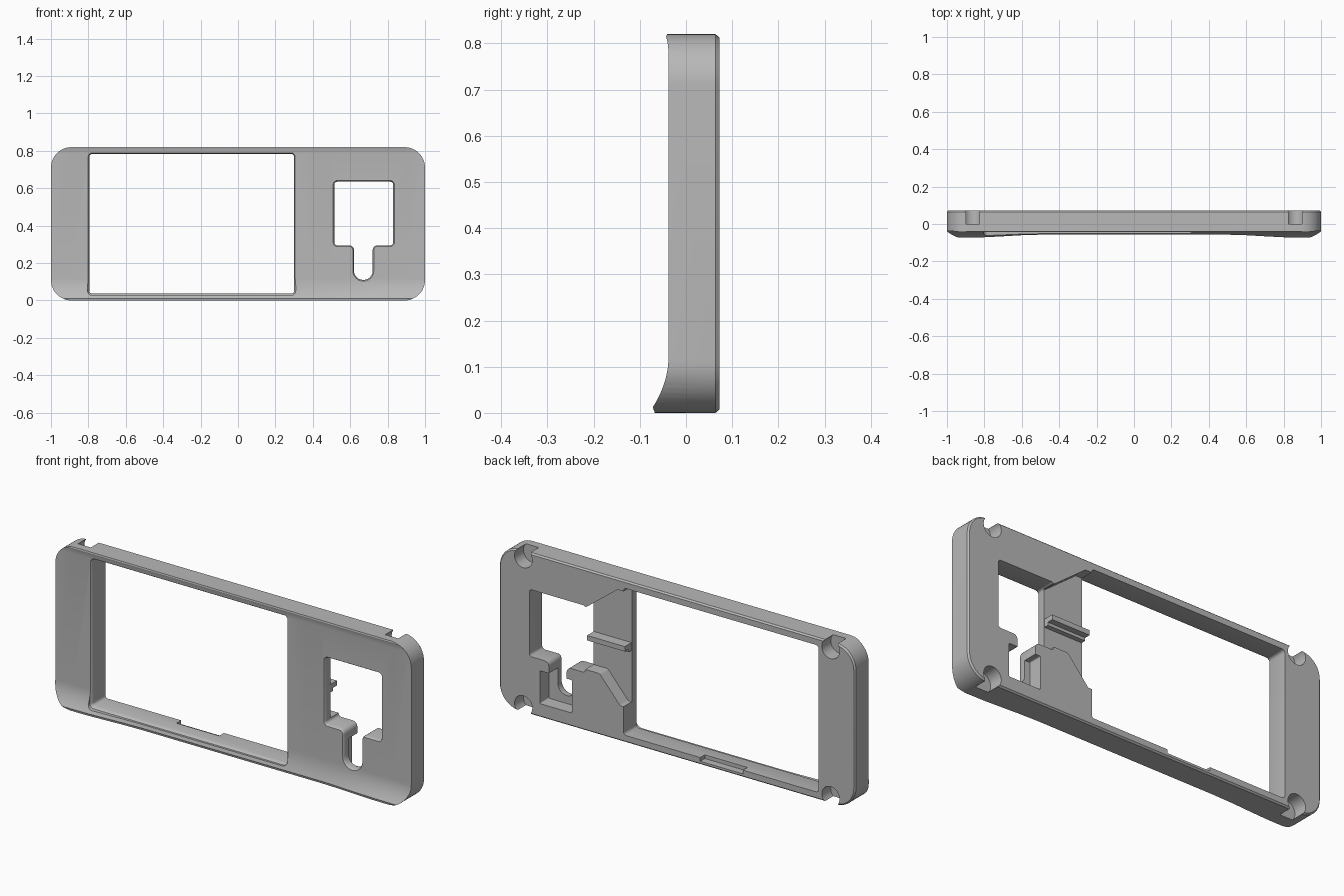
import bpy, bmesh, math
from mathutils import Vector

cube = bpy.data.objects.get("Cube")
if cube:
    bpy.data.objects.remove(cube, do_unlink=True)

grey = bpy.data.materials.new("plain grey")
grey.use_nodes = True
grey.diffuse_color = (0.48, 0.48, 0.48, 1)
grey.node_tree.nodes["Principled BSDF"].inputs["Base Color"].default_value = (0.48, 0.48, 0.48, 1)


def rounded(corners, steps=6):
    """Outline in x, z from (x, z, radius) corners."""
    pts, n = [], len(corners)
    for i, (x, z, r) in enumerate(corners):
        p = Vector((x, z))
        if r == 0:
            pts.append(p)
            continue
        a = (Vector(corners[i - 1][:2]) - p).normalized()
        b = (Vector(corners[(i + 1) % n][:2]) - p).normalized()
        half = a.angle(b) / 2
        centre = p + (a + b).normalized() * r / math.sin(half)
        start = (p + a * r / math.tan(half) - centre).normalized()
        end = (p + b * r / math.tan(half) - centre).normalized()
        sweep = start.angle(end)
        for k in range(steps + 1):
            t = sweep * k / steps
            pts.append(centre + (start * math.sin(sweep - t) + end * math.sin(t)) * r / math.sin(sweep))
    return pts


def rect(x0, x1, z0, z1, r=0, steps=6):
    return rounded([(x0, z0, r), (x1, z0, r), (x1, z1, r), (x0, z1, r)], steps)


def grow(pts, d):
    """Offset a counter-clockwise outline outwards."""
    out = []
    for i, p in enumerate(pts):
        t = (pts[(i + 1) % len(pts)] - pts[i - 1]).normalized()
        out.append(p + Vector((t.y, -t.x)) * d)
    return out


def loft(name, rings):
    """Closed solid through equal-length rings of 3D points."""
    bm = bmesh.new()
    loops = [[bm.verts.new(p) for p in ring] for ring in rings]
    n = len(loops[0])
    for a, b in zip(loops, loops[1:]):
        for i in range(n):
            bm.faces.new((a[i], a[(i + 1) % n], b[(i + 1) % n], b[i]))
    bm.faces.new(loops[0])
    bm.faces.new(loops[-1])
    bmesh.ops.recalc_face_normals(bm, faces=bm.faces)
    mesh = bpy.data.meshes.new(name)
    bm.to_mesh(mesh)
    bm.free()
    mesh.materials.append(grey)
    obj = bpy.data.objects.new(name, mesh)
    bpy.context.collection.objects.link(obj)
    return obj


def prism(name, outline, levels):
    """Extrude an outline through (y, growth) levels."""
    return loft(name, [[(p.x, y, p.y) for p in (grow(outline, d) if d else outline)]
                       for y, d in levels])


def combine(obj, tool, operation):
    tool.hide_render = True
    mod = obj.modifiers.new("combine", "BOOLEAN")
    mod.operation, mod.object, mod.solver = operation, tool, "EXACT"
    bpy.context.view_layer.objects.active = obj
    bpy.ops.object.modifier_apply(modifier=mod.name)
    bpy.data.objects.remove(tool, do_unlink=True)


# Body outline with a chamfered back edge
frame = prism("frame", rect(-1, 1, 0, 0.82, 0.11, 12),
              [(-0.12, 0), (0.064, 0), (0.072, -0.007)])


# Front surface: flat, with a flared lower lip that is deepest near the corners
def front_section(x):
    s = min(max((abs(x) - 0.5) / 0.36, 0), 1)
    lip = 0.019 + 0.015 * s * s * (3 - 2 * s)
    section = [(x, 0.2, -0.05), (x, -0.034 - lip, -0.05), (x, -0.034 - lip, 0.002)]
    for k in range(11):
        t = 1 - k / 10
        section.append((x, -0.038 - lip * t * t, 0.12 - 0.108 * t))
    return section + [(x, -0.038, 0.785), (x, -0.04, 0.803), (x, -0.043, 0.814),
                      (x, -0.041, 0.821), (x, -0.041, 0.9), (x, 0.2, 0.9)]


combine(frame, loft("front_shape", [front_section(-1.1 + 0.1 * i) for i in range(23)]),
        "INTERSECT")

# Through openings with a softened front edge
soft = [(-0.2, 0.009), (-0.041, 0.009), (-0.037, 0.005), (-0.032, 0.002), (-0.026, 0), (0.2, 0)]
window = rect(-0.795, 0.3, 0.037, 0.783, 0.015)
keyhole = rounded([(0.515, 0.295, 0.015), (0.62, 0.295, 0.025), (0.62, 0.11, 0.049),
                   (0.72, 0.11, 0.049), (0.72, 0.295, 0.025), (0.83, 0.295, 0.015),
                   (0.83, 0.635, 0.015), (0.515, 0.635, 0.015)])
for outline in (window, keyhole):
    combine(frame, prism("opening_cutter", outline, soft), "DIFFERENCE")

# Recesses in the back
side_pocket = rounded([(0.25, 0.18, 0), (0.32, 0.18, 0.01), (0.435, 0.312, 0.02),
                       (0.57, 0.312, 0), (0.57, 0.63, 0), (0.51, 0.63, 0),
                       (0.335, 0.765, 0.01), (0.25, 0.765, 0)])
slot_pocket = rect(0.59, 0.77, 0.07, 0.237, 0.006)
edge_notch = rect(-0.37, -0.13, 0.018, 0.06)
for outline, floor in ((side_pocket, 0.006), (slot_pocket, 0.0), (edge_notch, 0.035)):
    combine(frame, prism("recess_cutter", outline, [(floor, 0), (0.2, 0)]), "DIFFERENCE")

# Round corner seats that break through the top and bottom edges
for x in (-0.863, 0.863):
    for z in (0.035, 0.785):
        seat = rect(x - 0.05, x + 0.05, z - 0.05, z + 0.05, 0.0499, 8)
        combine(frame, prism("seat_cutter", seat, [(0.0, 0), (0.2, 0)]), "DIFFERENCE")

# Stepped rib on the pocket floor
rib = prism("rib", rect(0.302, 0.514, 0.455, 0.48), [(0.0, 0), (0.06, 0)])
ledge = prism("rib_ledge", rect(0.302, 0.514, 0.44, 0.465), [(0.0, 0), (0.03, 0)])

for obj in (frame, rib, ledge):
    bpy.ops.object.select_all(action="DESELECT")
    obj.select_set(True)
    bpy.context.view_layer.objects.active = obj
    bpy.ops.object.shade_smooth_by_angle(angle=math.radians(30))
